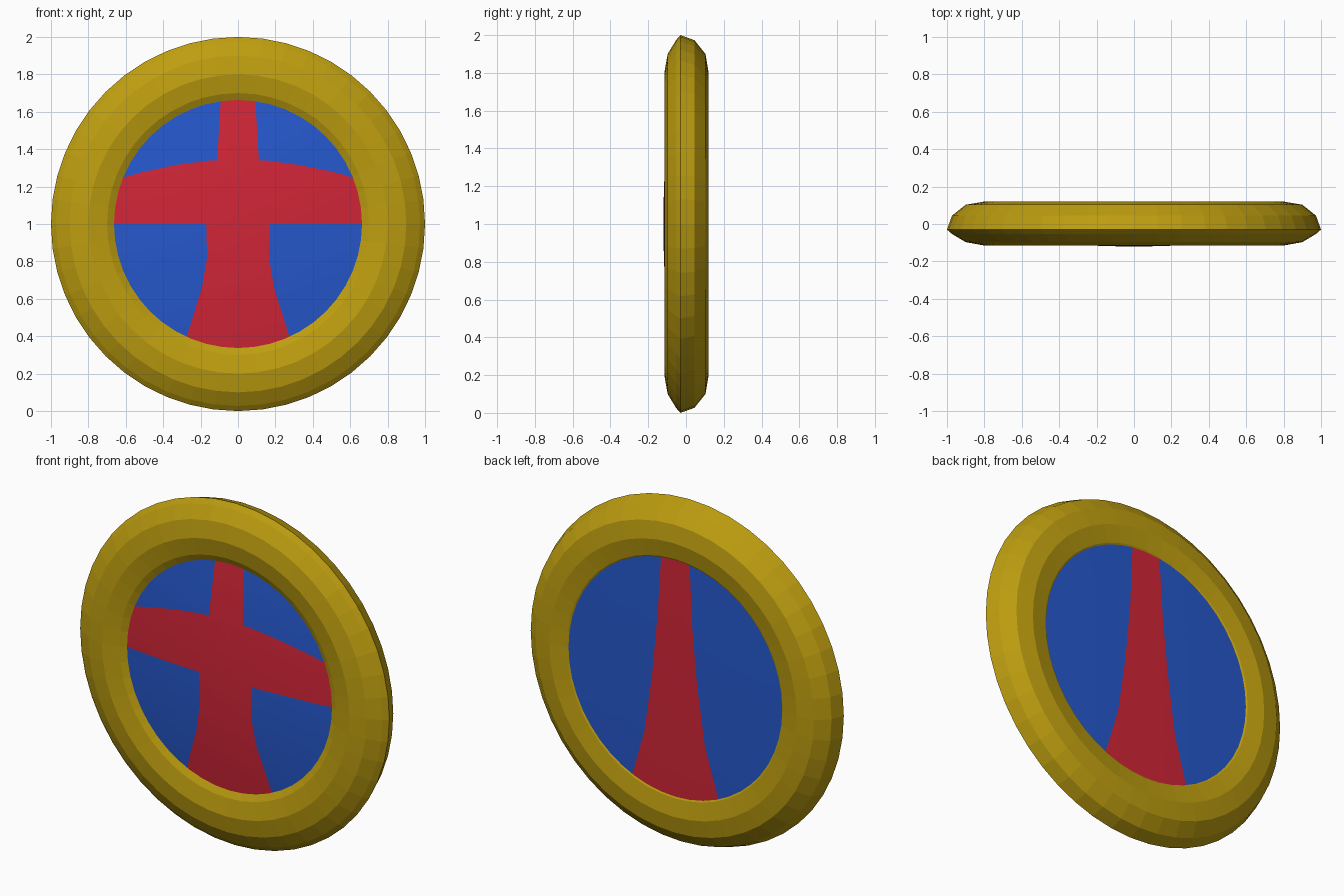
import bpy, bmesh
from math import cos, sin, pi
from mathutils import Vector

cube = bpy.data.objects.get("Cube")
if cube:
    bpy.data.objects.remove(cube)

SEGMENTS = 48
CENTRE_Z = 1.0


def material(name, rgb):
    mat = bpy.data.materials.new(name)
    mat.use_nodes = True
    mat.diffuse_color = (*rgb, 1)
    mat.node_tree.nodes["Principled BSDF"].inputs["Base Color"].default_value = (*rgb, 1)
    return mat


gold = material("gold", (0.515, 0.342, 0.005))
red = material("red", (0.645, 0.019, 0.039))
blue = material("blue", (0.019, 0.098, 0.61))


def add_object(name, bm, mats):
    mesh = bpy.data.meshes.new(name)
    bm.to_mesh(mesh)
    bm.free()
    for mat in mats:
        mesh.materials.append(mat)
    obj = bpy.data.objects.new(name, mesh)
    bpy.context.collection.objects.link(obj)
    return obj


def ring_verts(bm, radius, y):
    angles = [2 * pi * i / SEGMENTS for i in range(SEGMENTS)]
    return [bm.verts.new((radius * sin(a), y, CENTRE_Z + radius * cos(a))) for a in angles]


def bridge(bm, a, b):
    for i in range(SEGMENTS):
        j = (i + 1) % SEGMENTS
        bm.faces.new((a[i], a[j], b[j], b[i]))


def interpolate(points, t):
    """Value at t on a polyline of (t, value) points, sorted by t."""
    for (t0, v0), (t1, v1) in zip(points, points[1:]):
        if t <= t1:
            return v0 + (v1 - v0) * (t - t0) / (t1 - t0)
    return points[-1][1]


# Gold rim: a flattened faceted tube, its outer edge set towards the front
profile = [(1.0, -0.03), (0.973, 0.045), (0.9, 0.103), (0.8, 0.12),
           (0.7, 0.103), (0.627, 0.06), (0.6, 0.0), (0.627, -0.06),
           (0.7, -0.097), (0.8, -0.115), (0.9, -0.097), (0.973, -0.053)]
bm = bmesh.new()
loops = [ring_verts(bm, r, y) for r, y in profile]
for k, loop in enumerate(loops):
    bridge(bm, loop, loops[(k + 1) % len(loops)])
bmesh.ops.recalc_face_normals(bm, faces=bm.faces)
add_object("rim", bm, [gold])

# Pattern edges: upright stripe half width by height, band top by distance from centre
front_stripe = [(0.3, 0.31), (0.42, 0.268), (0.65, 0.195), (0.82, 0.165),
                (1.0, 0.17), (1.34, 0.112), (1.7, 0.09)]
back_stripe = [(0.3, 0.3), (0.42, 0.262), (0.65, 0.195), (1.0, 0.145),
               (1.34, 0.112), (1.7, 0.092)]
band_top = [(0.0, 1.34), (0.15, 1.34), (0.32, 1.317), (0.5, 1.28), (0.7, 1.225)]
BAND_BOTTOM = 1.0


def cut(bm, a, b):
    """Slice the panel along the line through two (x, z) points."""
    p, q = Vector((a[0], 0, a[1])), Vector((b[0], 0, b[1]))
    bmesh.ops.bisect_plane(bm, geom=bm.verts[:] + bm.edges[:] + bm.faces[:], dist=1e-5,
                           plane_co=p, plane_no=(q - p).cross(Vector((0, 1, 0))))


def panel(name, radius, edge_y, centre_y, stripe, banded):
    """Shallow dome, cut along the pattern edges and coloured by face position."""
    bm = bmesh.new()
    steps = 6
    rings = [ring_verts(bm, radius * k / steps, centre_y + (edge_y - centre_y) * (k / steps) ** 2)
             for k in range(1, steps + 1)]
    hub = bm.verts.new((0, centre_y, CENTRE_Z))
    for i in range(SEGMENTS):
        bm.faces.new((hub, rings[0][i], rings[0][(i + 1) % SEGMENTS]))
    for a, b in zip(rings, rings[1:]):
        bridge(bm, a, b)

    for side in (-1, 1):
        for (z0, w0), (z1, w1) in zip(stripe, stripe[1:]):
            cut(bm, (side * w0, z0), (side * w1, z1))
        if banded:
            for (x0, z0), (x1, z1) in zip(band_top, band_top[1:]):
                cut(bm, (side * x0, z0), (side * x1, z1))
    # Level cuts where the stripe edge bends
    for z, _ in stripe[1:-1]:
        cut(bm, (-1, z), (1, z))

    bmesh.ops.recalc_face_normals(bm, faces=bm.faces)
    if sum(f.normal.y for f in bm.faces) * centre_y < 0:
        bmesh.ops.reverse_faces(bm, faces=bm.faces)
    for f in bm.faces:
        c = f.calc_center_median()
        on_stripe = abs(c.x) < interpolate(stripe, c.z)
        on_band = banded and BAND_BOTTOM < c.z < interpolate(band_top, abs(c.x))
        f.material_index = 1 if on_stripe or on_band else 0
        f.smooth = True
    return add_object(name, bm, [blue, red])


# Domed front panel with the cross, nearly flat back panel with the stripe
panel("front_panel", 0.665, -0.078, -0.12, front_stripe, True)
panel("back_panel", 0.692, 0.098, 0.105, back_stripe, False)
